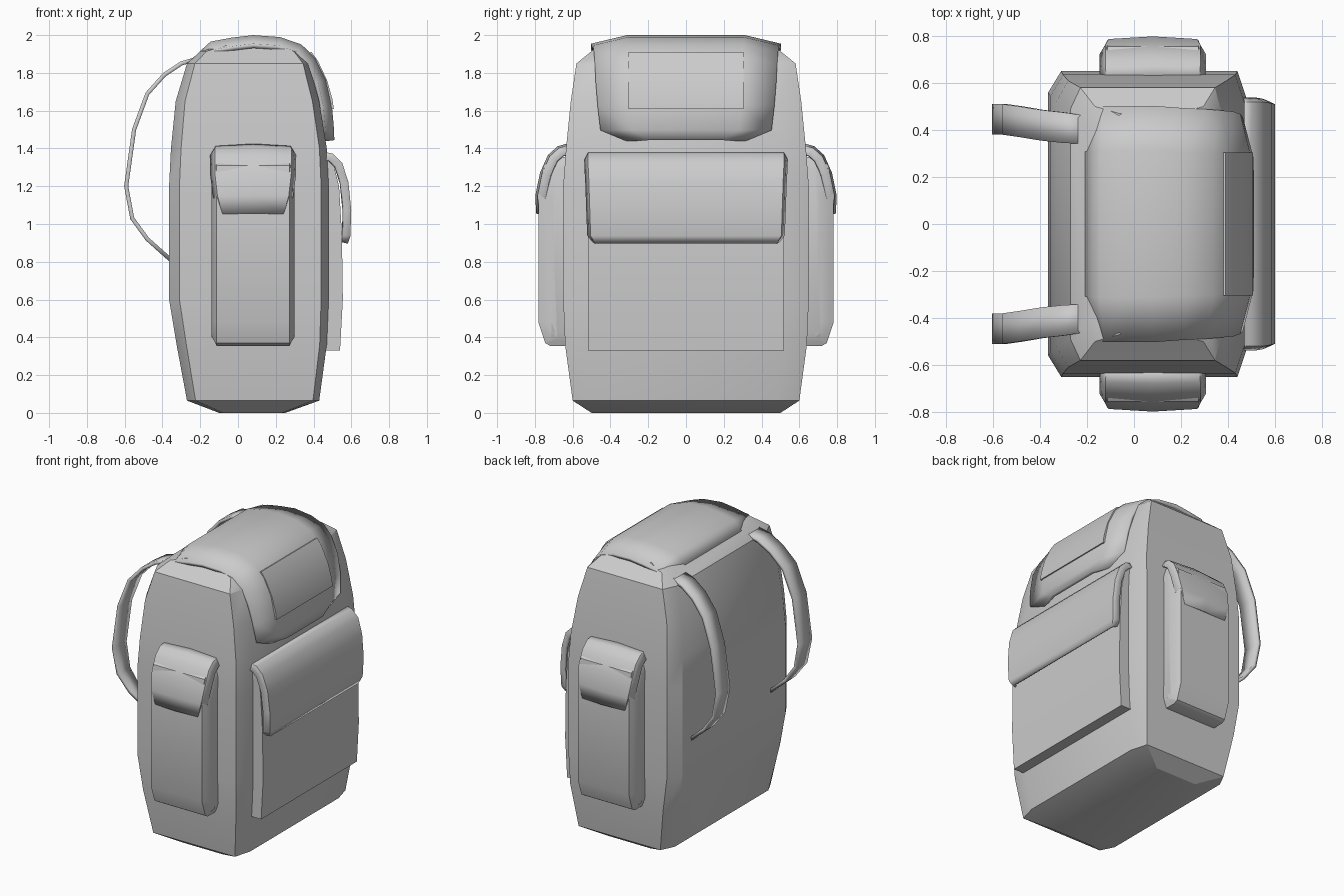
import bpy, bmesh, math

if "Cube" in bpy.data.objects:
    bpy.data.objects.remove(bpy.data.objects["Cube"])

grey = bpy.data.materials.new("canvas grey")
grey.diffuse_color = (0.6, 0.6, 0.6, 1)
grey.use_nodes = True
grey.node_tree.nodes["Principled BSDF"].inputs["Base Color"].default_value = grey.diffuse_color


def finish(name, bm, thick=0.0, angle=35):
    if not thick:
        bmesh.ops.recalc_face_normals(bm, faces=bm.faces)
    me = bpy.data.meshes.new(name)
    bm.to_mesh(me)
    bm.free()
    ob = bpy.data.objects.new(name, me)
    bpy.context.collection.objects.link(ob)
    me.materials.append(grey)
    if thick:
        mod = ob.modifiers.new("thickness", 'SOLIDIFY')
        mod.thickness, mod.offset = thick, 0
    bpy.ops.object.select_all(action='DESELECT')
    ob.select_set(True)
    bpy.context.view_layer.objects.active = ob
    bpy.ops.object.shade_smooth_by_angle(angle=math.radians(angle))
    return ob


def panel(name, pts, cols, place, thick=0.0):
    """Sweep a profile of (out, z, half width, centre) sideways over columns of
    (width fraction, inward drop). With no thickness the ends are capped."""
    bm = bmesh.new()
    rows = []
    for i, (o, z, w, c) in enumerate(pts):
        a, b = pts[max(i - 1, 0)], pts[min(i + 1, len(pts) - 1)]
        do, dz = b[0] - a[0], b[1] - a[1]
        ln = math.hypot(do, dz)
        nx, nz = dz / ln, -do / ln          # points inward when running downwards
        rows.append([bm.verts.new(place(o + nx * d, c + f * w, z + nz * d)) for f, d in cols])
    for r, s in zip(rows, rows[1:]):
        for k in range(len(cols) - 1):
            bm.faces.new((r[k], s[k], s[k + 1], r[k + 1]))
    if not thick:
        bm.faces.new([r[0] for r in rows])
        bm.faces.new([r[-1] for r in rows])
        bm.faces.new(rows[0] + rows[-1][::-1])
    return finish(name, bm, thick)


def profile(pts, w=None):
    return [(p[0], p[1], w if w else p[2], 0) for p in pts]


def front(o, l, z):
    return (o, l, z)


# main bag: stacked rings with chamfered corners (z, back x, front x, half depth)
rings = [(0.0, -0.10, 0.25, 0.50), (0.065, -0.27, 0.43, 0.60), (0.36, -0.325, 0.47, 0.64),
         (0.6, -0.365, 0.48, 0.65), (1.2, -0.365, 0.48, 0.65), (1.4, -0.355, 0.47, 0.635),
         (1.65, -0.33, 0.43, 0.61), (1.85, -0.27, 0.375, 0.58), (1.915, -0.2, 0.32, 0.50),
         (1.945, -0.08, 0.2, 0.47)]
bm = bmesh.new()
loops = []
for z, a, b, h in rings:
    k = (b - a) / 0.845
    ca, cb, cy, cz = 0.055 * k, 0.04 * k, h - 0.09, h - 0.12
    loops.append([bm.verts.new(p + (z,)) for p in (
        (a, -cy), (a + ca, -h), (b - cb, -h), (b, -cz), (b, cz), (b - cb, h), (a + ca, h), (a, cy))])
for r, s in zip(loops, loops[1:]):
    for i in range(8):
        j = (i + 1) % 8
        bm.faces.new((r[i], r[j], s[j], s[i]))
bm.faces.new(loops[0])
bm.faces.new(loops[-1])
finish("main_bag", bm, angle=30)

# lid draped over the top, with a raised patch on its front
lid = [(-0.20, 1.90, 0.49), (-0.14, 1.955, 0.50), (-0.03, 1.975, 0.50), (0.08, 1.988, 0.50),
       (0.22, 1.978, 0.49), (0.33, 1.94, 0.485), (0.40, 1.87, 0.48), (0.455, 1.76, 0.475),
       (0.485, 1.63, 0.465), (0.497, 1.5, 0.45), (0.498, 1.445, 0.31)]
panel("lid", profile(lid), [(-1, 0.045), (-0.62, 0), (0.62, 0), (1, 0.045)], front, 0.024)
patch = [(0.36, 1.90), (0.39, 1.91), (0.425, 1.86), (0.472, 1.76), (0.5, 1.66), (0.507, 1.61), (0.47, 1.61)]
panel("lid_patch", profile(patch, 0.305), [(-1, 0), (1, 0)], front)

# large front pocket and its flap
pocket = [(0.42, 1.37), (0.5, 1.34), (0.535, 1.2), (0.55, 0.95), (0.555, 0.6), (0.54, 0.33), (0.42, 0.33)]
panel("front_pocket", profile(pocket, 0.52), [(-1, 0), (1, 0)], front)
flap = [(0.455, 1.375, 0.53), (0.5, 1.365, 0.53), (0.545, 1.32, 0.53), (0.577, 1.22, 0.525),
        (0.592, 1.07, 0.52), (0.588, 0.94, 0.515), (0.575, 0.9, 0.49)]
panel("front_pocket_flap", profile(flap), [(-1, 0.035), (-0.97, 0), (0.97, 0), (1, 0.035)], front, 0.018)

# side pockets, their flaps and the shoulder straps, mirrored
side_pocket = [(0.6, 1.36), (0.7, 1.35), (0.755, 1.31), (0.78, 1.15), (0.782, 0.48),
               (0.745, 0.37), (0.72, 0.355), (0.6, 0.355)]
side_flap = [(0.62, 1.42, 0.215), (0.675, 1.405, 0.22), (0.725, 1.36, 0.22), (0.765, 1.27, 0.22),
             (0.79, 1.15, 0.205), (0.785, 1.055, 0.175)]
strap = [(-0.2, 1.88, 0.06, 0.4), (-0.3, 1.85, 0.065, 0.41), (-0.39, 1.79, 0.065, 0.42),
         (-0.48, 1.69, 0.065, 0.435), (-0.55, 1.5, 0.065, 0.445), (-0.592, 1.2, 0.065, 0.445),
         (-0.56, 1.03, 0.06, 0.445), (-0.48, 0.92, 0.05, 0.44), (-0.345, 0.8, 0.03, 0.43)]
for s, label in ((-1, "near"), (1, "far")):
    def side(o, l, z):
        return (0.08 + l, s * o, z)

    def back(o, l, z):
        return (o, s * l, z)
    panel(label + "_side_pocket", profile(side_pocket, 0.22),
          [(-1, 0.07), (-0.93, 0.025), (-0.88, 0), (0.88, 0), (0.93, 0.025), (1, 0.07)], side)
    panel(label + "_side_pocket_flap", profile(side_flap),
          [(-1, 0.05), (-0.9, 0.01), (0, 0), (0.9, 0.01), (1, 0.05)], side, 0.016)
    panel(label + "_shoulder_strap", strap, [(-1, 0), (1, 0)], back, 0.022)
